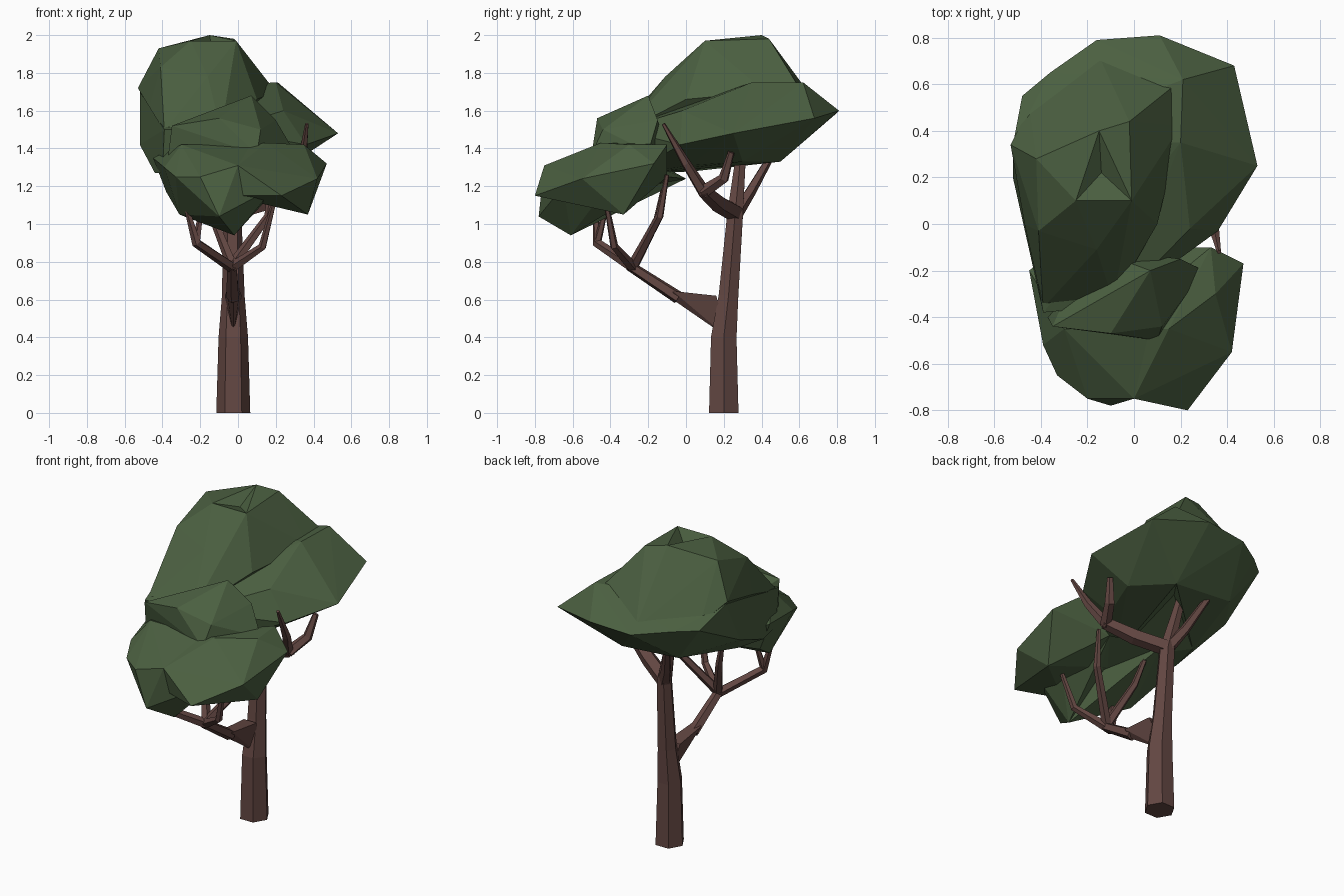
import bpy, bmesh, math
from mathutils import Vector
from mathutils.bvhtree import BVHTree

if "Cube" in bpy.data.objects:
    bpy.data.objects.remove(bpy.data.objects["Cube"])


def material(name, color):
    m = bpy.data.materials.new(name)
    m.diffuse_color = color
    m.use_nodes = True
    m.node_tree.nodes["Principled BSDF"].inputs["Base Color"].default_value = m.diffuse_color
    return m


LEAF = material("leaf_green", (0.07, 0.115, 0.052, 1))
BARK = material("bark_brown", (0.125, 0.063, 0.055, 1))


def finish(name, bm, mat):
    bmesh.ops.recalc_face_normals(bm, faces=bm.faces)
    me = bpy.data.meshes.new(name)
    bm.to_mesh(me)
    bm.free()
    me.materials.append(mat)
    ob = bpy.data.objects.new(name, me)
    bpy.context.collection.objects.link(ob)
    return ob


def clump(name, points, dents=(), mat=LEAF):
    """Faceted mass: the hull of a few corner points, with some faces pushed in."""
    bm = bmesh.new()
    for p in points:
        bm.verts.new(p)
    bmesh.ops.convex_hull(bm, input=bm.verts)
    loose = [v for v in bm.verts if not v.link_faces]
    bmesh.ops.delete(bm, geom=loose, context='VERTS')
    for d in dents:
        bm.faces.ensure_lookup_table()
        index = BVHTree.FromBMesh(bm).find_nearest(Vector(d))[2]
        poked = bmesh.ops.poke(bm, faces=[bm.faces[index]])
        poked['verts'][0].co = d
        bm.normal_update()
    return finish(name, bm, mat)


def fuse(base, *others):
    """Union the other masses into the base and drop them."""
    for o in others:
        mod = base.modifiers.new("fuse", 'BOOLEAN')
        mod.operation = 'UNION'
        mod.object = o
    bpy.context.view_layer.update()
    dg = bpy.context.evaluated_depsgraph_get()
    base.data = bpy.data.meshes.new_from_object(base.evaluated_get(dg))
    base.modifiers.clear()
    for o in others:
        bpy.data.objects.remove(o)


def limb(name, path, sides=5):
    """Tapered flat-sided tube; path holds (x, y, z, radius)."""
    bm = bmesh.new()
    pts = [Vector(p[:3]) for p in path]
    rings = []
    for i, p in enumerate(pts):
        t = pts[min(i + 1, len(pts) - 1)] - pts[max(i - 1, 0)]
        if path[i][2] == 0:
            t = Vector((0, 0, 1))
        u = t.cross(Vector((0, 1, 0.01))).normalized()
        w = t.cross(u).normalized()
        rings.append([bm.verts.new(p + path[i][3] * (
            u * math.cos(k * math.tau / sides) + w * math.sin(k * math.tau / sides)))
            for k in range(sides)])
    for a, b in zip(rings, rings[1:]):
        for k in range(sides):
            n = (k + 1) % sides
            bm.faces.new((a[k], a[n], b[n], b[k]))
    bm.faces.new(rings[0])
    bm.faces.new(rings[-1])
    return finish(name, bm, BARK)


# Trunk and the big forward bough with its wedge-shaped root
limb("trunk", [(-.025, .2, 0, .09), (-.025, .2, .4, .078), (-.025, .225, .62, .06),
               (-.03, .26, 1.05, .048), (-.12, .3, 1.46, .025)], 6)
clump("bough_root", [(-.025, .22, .4), (-.07, .16, .62), (.02, .16, .62),
                     (-.06, -.07, .645), (.01, -.07, .645), (-.025, -.07, .6)], mat=BARK)
limb("forward_bough", [(-.025, -.04, .61, .036), (-.03, -.3, .78, .028)])

# Twigs under the front crown
limb("front_left_twig", [(-.03, -.28, .77, .03), (-.22, -.47, .9, .026), (-.27, -.48, 1.08, .014)])
limb("front_left_side_twig", [(-.22, -.47, .9, .022), (-.19, -.42, 1.1, .012)])
limb("front_right_twig", [(-.03, -.28, .77, .03), (.13, -.38, .88, .022), (.2, -.43, 1.15, .012)])
limb("rear_left_twig", [(-.03, -.28, .78, .03), (-.13, -.15, 1.03, .022), (-.2, -.1, 1.28, .012)])
limb("rear_right_twig", [(-.03, -.28, .78, .03), (.16, -.14, 1.04, .022), (.18, -.1, 1.26, .012)])

# Branches under the main crown
limb("side_branch", [(-.03, .26, 1.06, .05), (.14, .17, 1.11, .048), (.3, .09, 1.18, .038)])
limb("side_branch_front_fork", [(.28, .1, 1.16, .035), (.34, .0, 1.32, .026), (.365, -.12, 1.53, .01)])
limb("side_branch_rear_fork", [(.29, .09, 1.17, .035), (.35, .2, 1.24, .03), (.38, .24, 1.38, .018)])
limb("back_branch", [(-.03, .26, 1.05, .04), (-.1, .34, 1.17, .03), (-.18, .45, 1.36, .02)])

# Main crown: tall dome leaning left, fused with the broad mass and its front lobe
main = clump("main_crown", [
    (.11, .81, 1.6), (.43, .68, 1.56), (.53, .25, 1.48), (.36, -.03, 1.42),
    (-.16, .79, 1.58), (-.36, .65, 1.6), (-.48, .55, 1.6), (-.52, .34, 1.7),
    (-.46, 0, 1.6), (.21, .62, 1.75), (.2, .35, 1.75), (.24, -.02, 1.6),
    (.1, .5, 1.33), (.3, .3, 1.33), (-.3, .5, 1.36), (-.52, .2, 1.42),
    (.2, .02, 1.31), (-.4, .05, 1.28), (-.44, -.15, 1.27), (-.39, -.38, 1.5),
    (-.08, -.35, 1.5), (-.4, -.33, 1.27), (-.1, -.3, 1.26)],
    dents=[(-.05, .3, 1.4)])
dome = clump("main_crown_dome", [
    (-.15, .4, 2), (-.02, .44, 1.98), (-.42, .28, 1.93), (-.25, .1, 1.97),
    (-.01, .1, 1.97), (.2, .42, 1.7), (.1, .0, 1.66), (-.53, .34, 1.72),
    (-.47, 0, 1.62), (-.41, -.03, 1.83), (-.16, -.11, 1.78), (-.39, -.36, 1.49),
    (-.09, -.33, 1.49), (.18, .6, 1.72), (-.45, .5, 1.62), (-.15, .72, 1.6)],
    dents=[(-.14, .22, 1.93)])
fuse(main, dome)

# Front crown: left and right lobes with a raised lump fused on top
front = clump("front_crown", [
    (-.02, -.61, .94), (-.1, -.78, 1.04), (0, -.75, 1.31), (-.2, -.75, 1.25),
    (-.33, -.65, 1.25), (-.39, -.52, 1.3), (-.31, -.4, 1.05), (-.45, -.2, 1.35),
    (-.38, -.2, 1.17), (.15, -.45, 1.42), (-.3, -.45, 1.42), (-.2, .0, 1.24),
    (.1, -.1, 1.25), (.2, -.65, 1.2), (.17, -.45, 1.15)],
    dents=[(-.05, -.33, 1.18)])
right_lobe = clump("front_crown_right", [
    (.47, -.17, 1.32), (.42, -.55, 1.24), (.37, -.33, 1.05), (.28, -.67, 1.18),
    (.23, -.8, 1.15), (0, -.75, 1.31), (.33, -.1, 1.42), (.1, -.1, 1.25),
    (.35, -.3, 1.42), (.15, -.45, 1.43), (-.1, -.45, 1.4), (-.1, -.3, 1.2),
    (.12, -.5, 1.14), (-.05, -.7, 1.15)])
lump = clump("front_crown_lump", [
    (.07, -.2, 1.68), (-.05, -.2, 1.57), (-.35, -.44, 1.52), (-.1, -.47, 1.56),
    (.12, -.44, 1.5), (.2, -.15, 1.55), (-.37, -.4, 1.36), (.3, -.2, 1.38),
    (.1, -.5, 1.37), (-.2, -.1, 1.38)])
fuse(front, right_lobe, lump)
